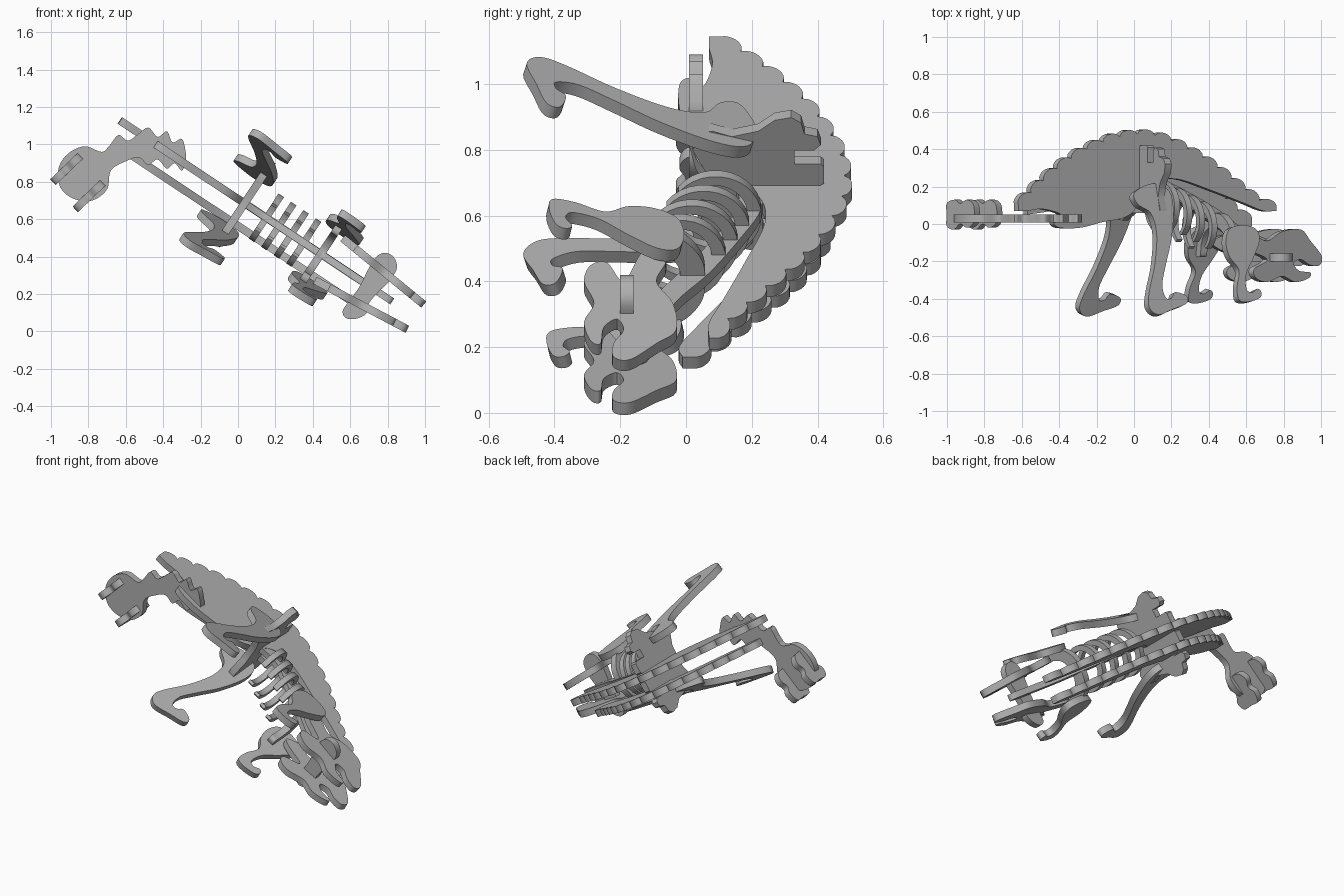
import bpy
import bmesh
import math
from mathutils import Vector

cube = bpy.data.objects.get("Cube")
if cube:
    bpy.data.objects.remove(cube, do_unlink=True)

# One flat colour for the whole kit
grey = bpy.data.materials.new("plain grey board")
grey.use_nodes = True
grey.diffuse_color = (0.43, 0.43, 0.43, 1)
grey.node_tree.nodes["Principled BSDF"].inputs["Base Color"].default_value = grey.diffuse_color

# The skeleton leans nose-down: forward and side axes, y is its back
TILT = math.radians(33.6)
C, S = math.cos(TILT), math.sin(TILT)
FORWARD, BACK, SIDE = Vector((C, 0, -S)), Vector((0, 1, 0)), Vector((S, 0, C))
MID = 0.59
THICK = 0.042


def body_point(u, v, w):
    return FORWARD * u + BACK * v + SIDE * w


def smooth(points, closed=True, steps=5):
    """Round a coarse outline, given in hundredths, with a Catmull-Rom spline."""
    pts = [Vector(p) / 100 for p in points]
    n = len(pts)
    if not closed:
        pts = [pts[0] * 2 - pts[1]] + pts + [pts[-1] * 2 - pts[-2]]
    out = []
    for i in range(n if closed else n - 1):
        k = i - 1 if closed else i
        a, b, c, d = (pts[(k + j) % len(pts)] for j in range(4))
        for s in range(steps):
            t = s / steps
            out.append((b * 2 + (c - a) * t + (a * 2 - b * 5 + c * 4 - d) * t ** 2
                        + (b * 3 - a - c * 3 + d) * t ** 3) / 2)
    if not closed:
        out.append(pts[-2])
    return out


def plate(name, points, thickness=THICK):
    """Cut a flat board from a loop of points in space."""
    bm = bmesh.new()
    face = bm.faces.new([bm.verts.new(p) for p in points])
    face.normal_update()
    normal = face.normal.copy()
    bmesh.ops.translate(bm, verts=bm.verts, vec=-normal * thickness / 2)
    extra = bmesh.ops.extrude_face_region(bm, geom=[face])
    moved = [g for g in extra["geom"] if isinstance(g, bmesh.types.BMVert)]
    bmesh.ops.translate(bm, verts=moved, vec=normal * thickness)
    bmesh.ops.recalc_face_normals(bm, faces=bm.faces)
    mesh = bpy.data.meshes.new(name)
    bm.to_mesh(mesh)
    bm.free()
    obj = bpy.data.objects.new(name, mesh)
    bpy.context.collection.objects.link(obj)
    mesh.materials.append(grey)
    bpy.ops.object.select_all(action="DESELECT")
    bpy.context.view_layer.objects.active = obj
    obj.select_set(True)
    bpy.ops.object.shade_smooth_by_angle(angle=math.radians(40))
    return obj


def upright(outline, w, splay=0.0, taper=0.0):
    """Stand an x-y outline on a lengthwise board at side offset w."""
    loop = []
    for x, y in outline:
        side = w + splay * y
        u = (x - S * side) / (C + S * taper)
        loop.append(body_point(u, y, side + taper * u))
    return loop


def pair(name, loop):
    """Make a left part and its mirrored right part."""
    plate("left_" + name, loop)
    plate("right_" + name, [p - SIDE * 2 * (p.dot(SIDE) - MID) for p in loop])


def flat(name, outline, y):
    plate(name, [Vector((p[0], y, p[1])) for p in smooth(outline)])


def cross(name, outline, u, v=0.0):
    """Board across the body, mirrored from one half profile."""
    whole = outline + [(-a, b) for a, b in reversed(outline)]
    plate(name, [body_point(u, v + b, MID + a) for a, b in whole])


def scalloped(arch, bumps, height):
    """Arch with evenly spaced rounded bumps on its outer side."""
    line = smooth(arch, closed=False, steps=8)
    lengths = [0.0]
    for p, q in zip(line, line[1:]):
        lengths.append(lengths[-1] + (q - p).length)
    out, k, total = [], 0, bumps * 8
    for i in range(total + 1):
        d = lengths[-1] * i / total
        while k < len(line) - 2 and lengths[k + 1] < d:
            k += 1
        step = line[k + 1] - line[k]
        p = line[k] + step * ((d - lengths[k]) / step.length)
        out.append(p + Vector((-step.y, step.x)).normalized()
                   * height * abs(math.sin(math.pi * i / 8)) ** 0.6)
    return out


# Central back plate, with the lobe that grips the tail
top = scalloped([(-63, 10), (-57, 16), (-44, 28), (-30, 38), (-12, 46), (5, 48),
                 (20, 44), (38, 34), (55, 21), (67, 12), (75, 10)], 17, 0.026)
under = smooth([(75, 7), (68, 7), (58, 11), (40, 18), (22, 24), (10, 22), (3, 12),
                (-5, 4), (-18, 1), (-30, -2), (-41, -2), (-44, 1), (-40, 5),
                (-50, 8), (-58, 7), (-63, 7)], closed=False)
plate("central_back_plate", upright(top + under, MID))

# Second back plate on the right
top = scalloped([(-58, 8), (-50, 16), (-38, 27), (-20, 38), (-3, 43), (14, 39),
                 (30, 29), (45, 16), (56, 6), (62, 3)], 16, 0.024)
under = smooth([(62, -1), (57, -2), (47, 4), (30, 15), (14, 23), (-3, 23),
                (-20, 17), (-42, 8), (-58, 5)], closed=False)
plate("right_back_plate", upright(top + under, 0.47))

# Spine running forward to the neck
plate("spine", upright(smooth([(0, 22), (15, 23), (30, 16), (45, 7), (58, -3), (70, -8),
                               (81, -12), (81, -17), (68, -14), (55, -9), (42, 0),
                               (28, 9), (14, 16), (0, 15)]), MID, ), 0.038)

# Hip board with slots for the back plates
hip = [(0, 38), (3, 42), (9, 42), (10, 41), (10, 33), (15, 33), (15, 39), (17, 41),
       (20, 40), (21, 36), (25, 35), (27, 32), (26, 27), (22, 22), (20, 14), (22, 8),
       (21, 3), (15, 2), (7, 6), (0, 6)]
cross("hip_board", [(a / 100, b / 100) for a, b in hip], -0.35)

# Ribs, each open at the belly
for i in range(4):
    arc = [math.radians(90 - 12 * j) for j in range(13)]
    outer = [(0.145 * math.cos(a), 0.14 * math.sin(a)) for a in arc]
    inner = [((0.1 + 0.02 * j / 12) * math.cos(a), (0.095 + 0.03 * j / 12) * math.sin(a))
             for j, a in enumerate(arc)]
    u = -0.21 + 0.08 * i
    half = [(max(p, 0.0), q) for p, q in outer]
    back = [(max(p, 0.0), q) for p, q in reversed(inner)]
    loop = half + back[:-1]
    left = loop + [back[-1]]
    whole = left + [(-p, q) for p, q in reversed(back[:-1])] + [(-p, q) for p, q in reversed(half[1:])]
    plate(f"rib_{i + 1}", [body_point(u, 0.09 - 0.036 * i + q, MID + p) for p, q in whole], 0.035)

# Shoulder board, arched over the chest
shoulder = [(0, 6), (7, 5), (13, 1), (17, -5), (19, -12), (17, -17), (13, -17),
            (12, -11), (9, -5), (4, -2), (0, -2)]
half = smooth(shoulder, closed=False)
cross("shoulder_board", [(p.x, p.y) for p in half], 0.14)

# Legs, splayed outwards
pair("hind_leg", upright(smooth([(-1, 16), (8, 21), (17, 18), (20, 8), (19, -8), (16, -22),
                                 (14, -33), (16, -40), (19, -40), (21, -37), (27, -39),
                                 (27, -43), (20, -46), (12, -49), (7, -45), (7, -37),
                                 (10, -22), (11, -6), (8, 5), (1, 10)]), 0.805, -0.27))
pair("front_leg", upright(smooth([(50, -3), (57, -1), (64, -3), (66, -9), (63, -18), (59, -27),
                                  (59, -35), (62, -37), (65, -35), (67, -37), (66, -40),
                                  (60, -42), (55, -41), (54, -34), (55, -25), (50, -18),
                                  (48, -10)]), 0.75, -0.2))

# Head: two cheek boards and a crosswise frill
pair("cheek", upright(smooth([(56, -10), (62, -6), (70, -9), (78, -4), (88, -3), (93, -9),
                              (99, -17), (98, -22), (93, -22), (88, -19), (84, -21),
                              (87, -25), (93, -26), (92, -29), (85, -31), (78, -28),
                              (70, -31), (64, -29), (63, -24), (70, -19), (60, -14)]),
                      0.744, 0.0, -0.1))
flat("head_frill", [(78, 42), (83, 40), (85, 34), (81, 27), (75, 21), (70, 15), (69, 10),
                    (64, 7), (58, 7), (56, 11), (60, 17), (65, 24), (69, 32), (73, 39)], -0.18)

# Tail with knobbly edges and a round club
flat("tail", [(-28, 96), (-30, 103), (-35, 101), (-38, 107), (-43, 104), (-48, 109), (-54, 105),
              (-59, 102), (-64, 105), (-69, 99), (-73, 96), (-82, 99), (-91, 95), (-96, 87),
              (-95, 77), (-88, 71), (-78, 70), (-70, 76), (-68, 86), (-60, 91), (-53, 93),
              (-48, 89), (-43, 92), (-38, 87), (-34, 90), (-30, 86), (-28, 91)], 0.03)
for side, x, z in (("left", -0.915, 0.87), ("right", -0.795, 0.725)):
    along = Vector((0.72, 0, 0.69))
    shape = smooth([(-10, 0), (-10, 6), (-4, 8), (0, 6), (5, 8), (10, 5), (10, -4),
                    (5, -7), (0, -5), (-5, -8), (-10, -6)])
    plate(side + "_club_plate", [Vector((x, 0.05, z)) + along * p.x + BACK * p.y for p in shape])
